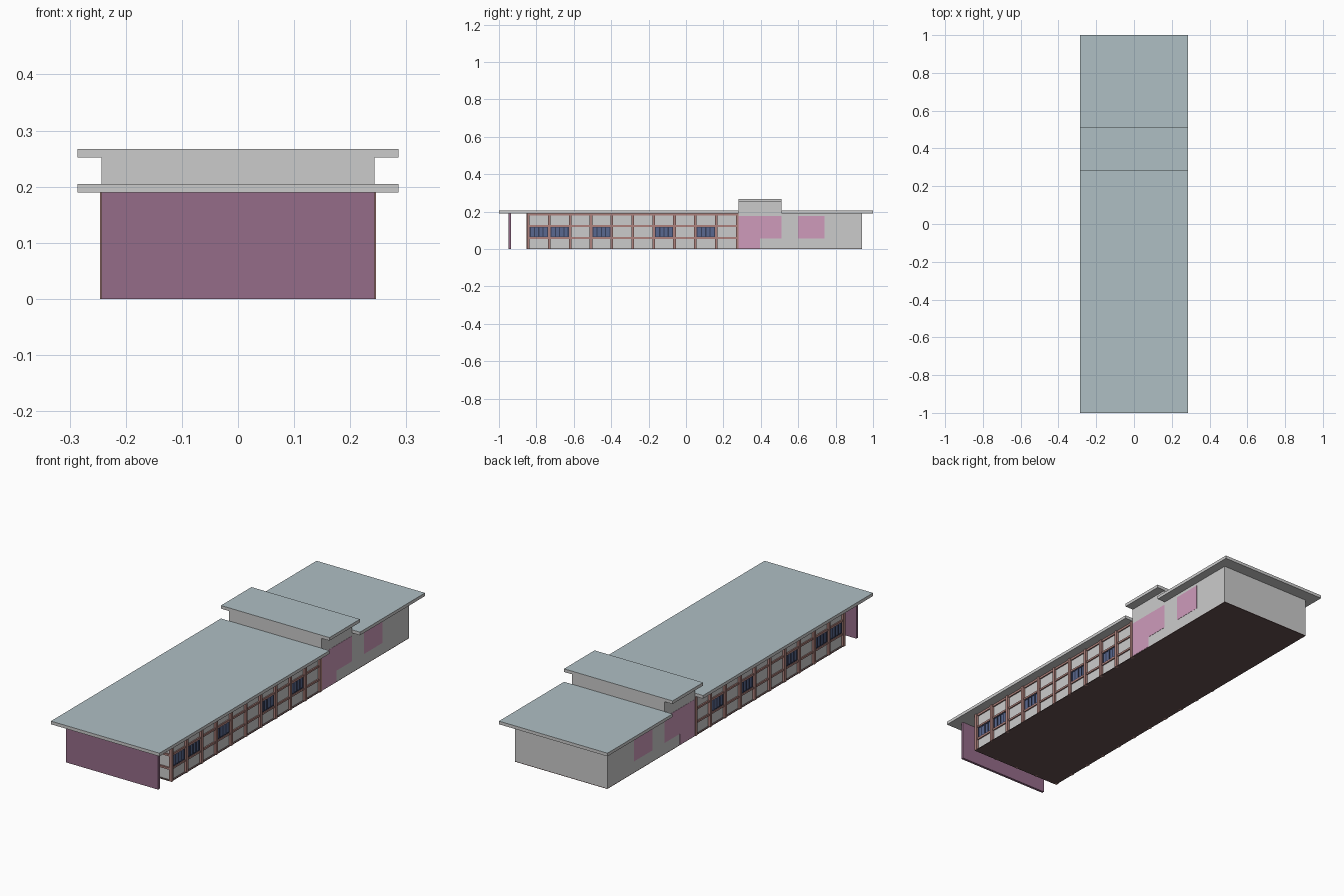
import bpy, bmesh

if "Cube" in bpy.data.objects:
    bpy.data.objects.remove(bpy.data.objects["Cube"])


def material(name, rgb):
    m = bpy.data.materials.new(name)
    m.diffuse_color = (*rgb, 1)
    m.use_nodes = True
    m.node_tree.nodes["Principled BSDF"].inputs["Base Color"].default_value = m.diffuse_color
    return m


GREY = material("light_grey", (0.8, 0.8, 0.8))
ROOF = material("roof_blue_grey", (0.43, 0.52, 0.55))
PURPLE = material("screen_purple", (0.30, 0.15, 0.25))
PINK = material("mural_pink", (0.62, 0.33, 0.50))
BROWN = material("frame_brown", (0.42, 0.22, 0.20))
DARK = material("base_brown", (0.13, 0.08, 0.08))
GLASS = material("window_glass", (0.10, 0.14, 0.28))
NAVY = material("window_frame", (0.04, 0.05, 0.10))


def add_object(name, bm, *mats):
    me = bpy.data.meshes.new(name)
    bm.to_mesh(me)
    bm.free()
    for m in mats:
        me.materials.append(m)
    ob = bpy.data.objects.new(name, me)
    bpy.context.collection.objects.link(ob)
    return ob


def boxes(name, ranges, *mats, mirror=False):
    """One object made of boxes, each given as (x0, x1, y0, y1, z0, z1)."""
    bm = bmesh.new()
    for x0, x1, y0, y1, z0, z1 in ranges:
        verts = bmesh.ops.create_cube(bm, size=1)["verts"]
        bmesh.ops.scale(bm, vec=(x1 - x0, y1 - y0, z1 - z0), verts=verts)
        bmesh.ops.translate(bm, vec=((x0 + x1) / 2, (y0 + y1) / 2, (z0 + z1) / 2), verts=verts)
    bm.normal_update()
    if len(mats) == 2:  # second material goes on upward faces
        for f in bm.faces:
            f.material_index = int(f.normal.z > 0.9)
    ob = add_object(name, bm, *mats)
    if mirror:
        ob.modifiers.new("mirror", 'MIRROR').use_axis = (True, False, False)
    return ob


HW, RW = 0.243, 0.286          # half widths of walls and roofs
WALL = 0.235                   # recessed wall behind the frames
FRONT, MID, STEP, BACK = -0.85, 0.28, 0.51, 0.94
EAVE = 0.19

# Base and main volumes
boxes("base_plate", [(-HW, HW, FRONT, BACK, 0, 0.003)], DARK)
boxes("front_hall", [(-WALL, WALL, FRONT + 0.008, MID, 0.003, EAVE)])
boxes("raised_hall", [(-HW, HW, MID, STEP, 0.003, 0.252)])
boxes("rear_hall", [(-HW, HW, STEP, BACK, 0.003, EAVE)])

# Roof slabs
boxes("front_roof", [(-RW, RW, -1, MID, EAVE, 0.205)], GREY, ROOF)
boxes("rear_roof", [(-RW, RW, STEP, 1, EAVE, 0.205)], GREY, ROOF)
boxes("raised_roof", [(-RW, RW, MID, STEP, 0.252, 0.267)], GREY, ROOF)

# Freestanding front screen wall
boxes("front_screen", [(-HW, HW, -0.948, -0.936, 0, EAVE)], PURPLE)

# Side facade grid: posts and rails
BAYS, PW = 10, 0.007
pitch = (MID - PW - (FRONT + PW)) / BAYS
post_y = [FRONT + PW + i * pitch for i in range(BAYS + 1)]
boxes("side_posts", [(WALL - 0.003, HW + 0.003, y - PW, y + PW, 0, EAVE) for y in post_y],
      BROWN, mirror=True)
rails = ((0.054, 0.063), (0.118, 0.127), (0.180, EAVE))
boxes("side_rails", [(WALL - 0.003, HW - 0.002, FRONT + 0.01, MID, a, b) for a, b in rails],
      BROWN, mirror=True)

# Front facade grid
boxes("front_posts", [(x - PW, x + PW, FRONT - 0.002, FRONT + 0.01, 0, EAVE)
                      for x in (-0.12, 0, 0.12)], BROWN)
boxes("front_rails", [(-WALL, WALL, FRONT, FRONT + 0.01, a, b) for a, b in rails], BROWN)

# Windows in some side bays, each with a frame and four panes
panes, frames = [], []
for bay in (0, 1, 3, 6, 8):
    y0, y1 = post_y[bay] + PW, post_y[bay + 1] - PW
    panes.append((WALL - 0.003, WALL + 0.001, y0, y1, 0.063, 0.118))
    for k in range(5):
        y = y0 + 0.003 + (y1 - y0 - 0.006) * k / 4
        frames.append((WALL - 0.002, WALL + 0.003, y - 0.003, y + 0.003, 0.063, 0.118))
    frames += [(WALL - 0.002, WALL + 0.003, y0, y1, z, z + 0.004) for z in (0.063, 0.114)]
boxes("window_panes", panes, GLASS, mirror=True)
boxes("window_frames", frames, NAVY, mirror=True)

# Pink wall panels: an L-shaped one and a rectangle
boxes("wall_panels", [(HW - 0.002, HW + 0.001, MID, STEP, 0.055, 0.176),
                      (HW - 0.002, HW + 0.001, MID, 0.395, 0.003, 0.055),
                      (HW - 0.002, HW + 0.001, 0.60, 0.74, 0.055, 0.176)], PINK, mirror=True)
